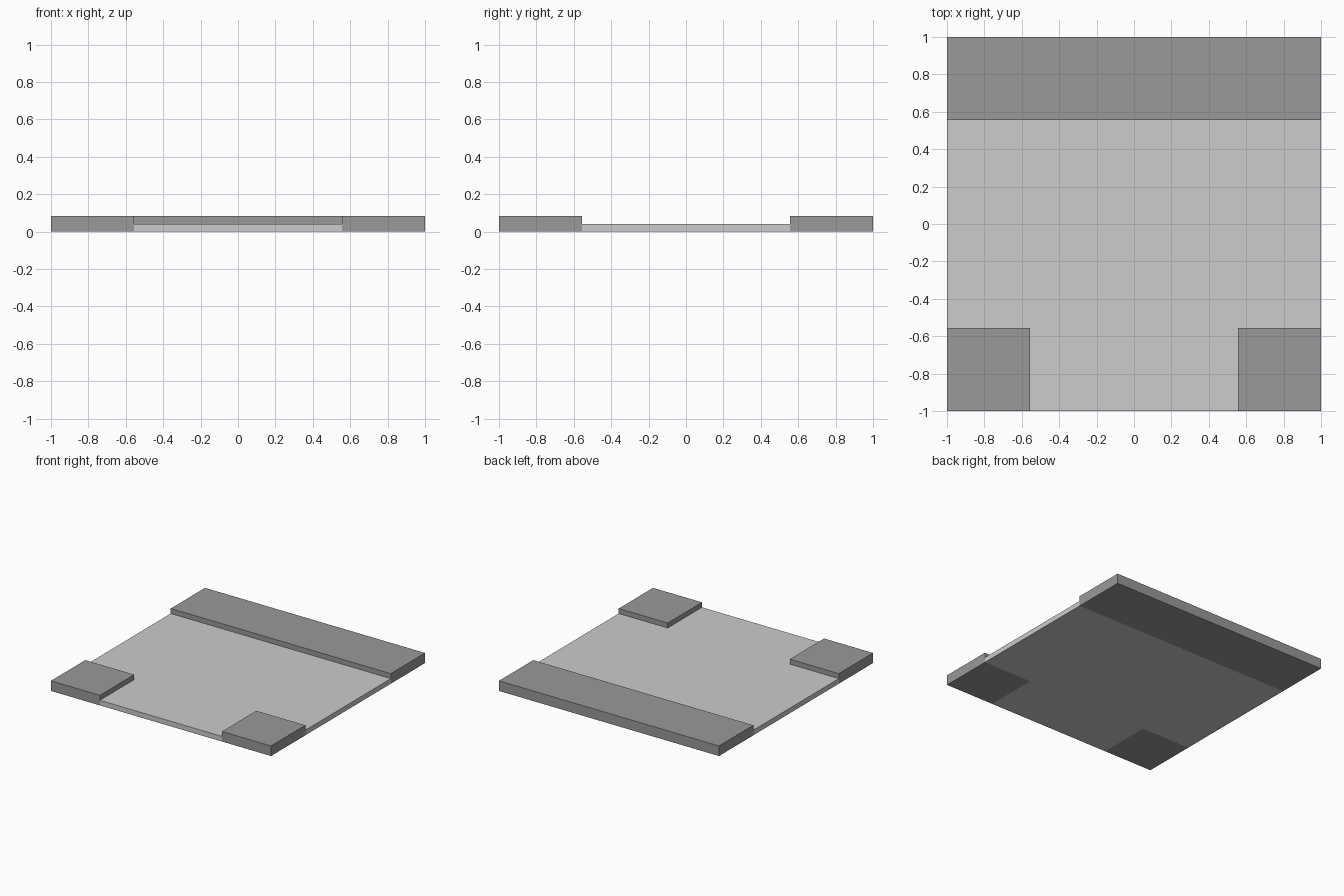
import bpy, bmesh

if "Cube" in bpy.data.objects:
    bpy.data.objects.remove(bpy.data.objects["Cube"])

EDGE = 0.555      # inner limit of the raised blocks
LOW, HIGH = 0.042, 0.083


def material(name, value):
    m = bpy.data.materials.new(name)
    m.diffuse_color = (value, value, value, 1)
    m.use_nodes = True
    m.node_tree.nodes["Principled BSDF"].inputs["Base Color"].default_value = m.diffuse_color
    return m


def slab(name, outline, height, mat):
    """Extrude a flat outline upward from the ground."""
    bm = bmesh.new()
    face = bm.faces.new([bm.verts.new((x, y, 0)) for x, y in outline])
    top = bmesh.ops.extrude_face_region(bm, geom=[face])["geom"]
    verts = [v for v in top if isinstance(v, bmesh.types.BMVert)]
    bmesh.ops.translate(bm, verts=verts, vec=(0, 0, height))
    bmesh.ops.recalc_face_normals(bm, faces=bm.faces)
    mesh = bpy.data.meshes.new(name)
    bm.to_mesh(mesh)
    bm.free()
    mesh.materials.append(mat)
    obj = bpy.data.objects.new(name, mesh)
    bpy.context.collection.objects.link(obj)
    return obj


def rect(x0, x1, y0, y1):
    return [(x0, y0), (x1, y0), (x1, y1), (x0, y1)]


light = material("light grey", 0.604)
dark = material("mid grey", 0.319)

# T-shaped low floor fitting between the raised blocks
slab("floor", [(-EDGE, -1), (EDGE, -1), (EDGE, -EDGE), (1, -EDGE),
               (1, EDGE), (-1, EDGE), (-1, -EDGE), (-EDGE, -EDGE)], LOW, light)

# Raised strip along the back
slab("back_strip", rect(-1, 1, EDGE, 1), HIGH, dark)

# Raised front corner blocks
slab("front_left_block", rect(-1, -EDGE, -1, -EDGE), HIGH, dark)
slab("front_right_block", rect(EDGE, 1, -1, -EDGE), HIGH, dark)
